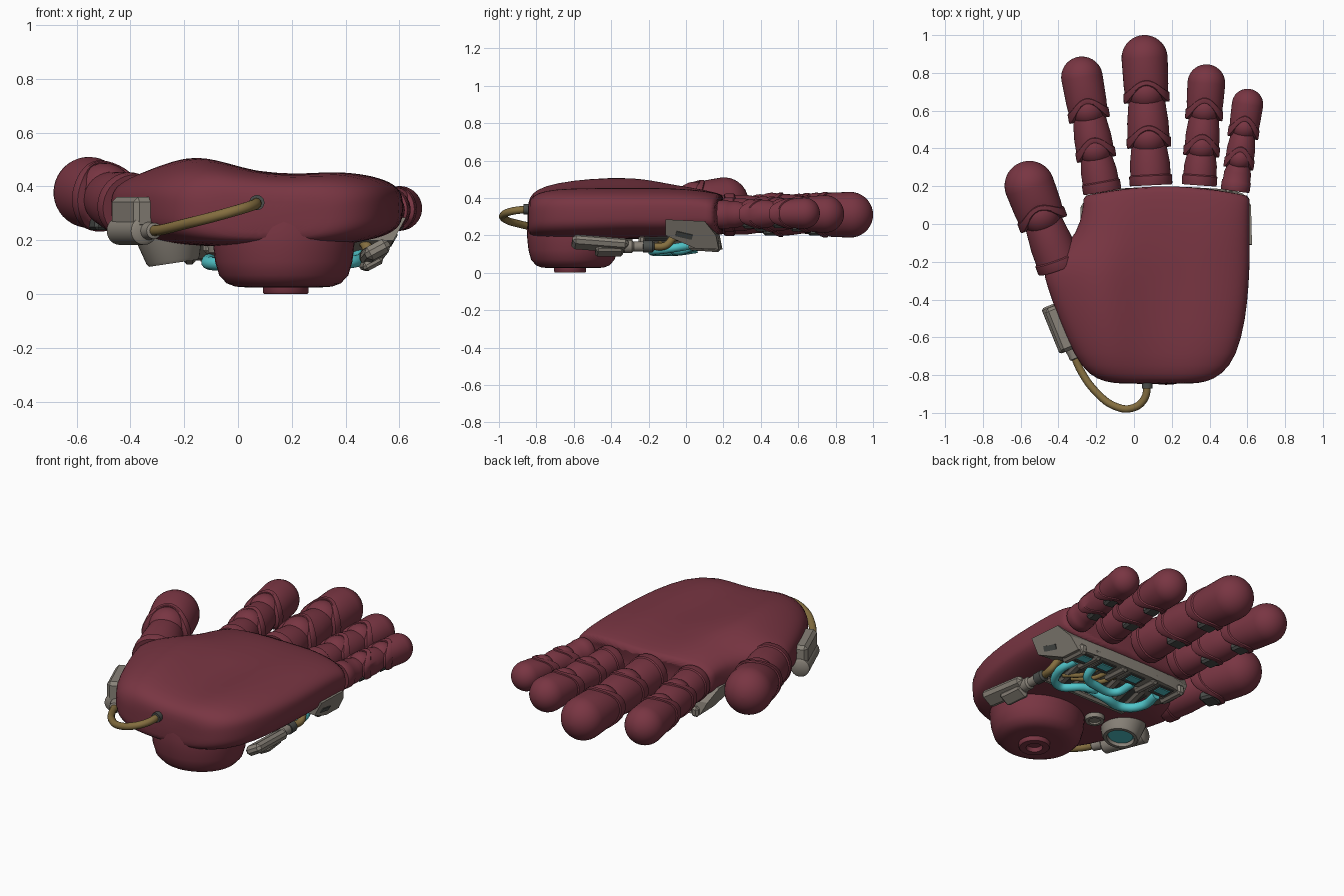
import bpy, bmesh, math
from mathutils import Vector, Matrix, Euler

if "Cube" in bpy.data.objects:
    bpy.data.objects.remove(bpy.data.objects["Cube"])


def material(name, r, g, b):
    m = bpy.data.materials.new(name)
    m.use_nodes = True
    m.diffuse_color = (r, g, b, 1)
    m.node_tree.nodes["Principled BSDF"].inputs["Base Color"].default_value = (r, g, b, 1)
    return m


RED = material("maroon shell", .19, .036, .055)
GREY = material("warm grey metal", .25, .225, .19)
DARK = material("dark metal", .07, .075, .07)
CYAN = material("cyan", .08, .55, .58)
GOLD = material("brass hose", .23, .155, .05)


def finish(name, bm, mat, angle=40):
    bmesh.ops.recalc_face_normals(bm, faces=bm.faces)
    mesh = bpy.data.meshes.new(name)
    bm.to_mesh(mesh)
    bm.free()
    mesh.materials.append(mat)
    mesh.shade_smooth()
    mesh.set_sharp_from_angle(angle=math.radians(angle))
    ob = bpy.data.objects.new(name, mesh)
    bpy.context.collection.objects.link(ob)
    return ob


def loft(name, rings, mat, angle=40):
    bm = bmesh.new()
    rows = [[bm.verts.new(p) for p in ring] for ring in rings]
    n = len(rows[0])
    for a, b in zip(rows, rows[1:]):
        for i in range(n):
            bm.faces.new((a[i], a[(i + 1) % n], b[(i + 1) % n], b[i]))
    bm.faces.new(rows[0])
    bm.faces.new(rows[-1])
    return finish(name, bm, mat, angle)


def lathe(name, origin, axis, profile, mat, notch=0, squash=1, n=40):
    """Profile of (distance, radius); notch cuts the rim back above and below."""
    a = Vector(axis).normalized()
    side = a.cross(Vector((0, 0, 1)))
    side = side.normalized() if side.length > .01 else Vector((1, 0, 0))
    up = side.cross(a)
    rings = []
    for t, r in profile:
        ring = []
        for i in range(n):
            c, s = math.cos(math.tau * i / n), math.sin(math.tau * i / n)
            shift = notch * abs(s) ** 3 * max(0, 1 - t / .18)
            ring.append(Vector(origin) + a * (t + shift) + r * (c * side + squash * s * up))
        rings.append(ring)
    return loft(name, rings, mat)


def box(name, loc, size, mat, rot=0, tilt=0, roll=0, bevel=.012):
    bm = bmesh.new()
    turn = Euler([math.radians(v) for v in (tilt, roll, rot)]).to_matrix().to_4x4()
    bmesh.ops.create_cube(bm, size=1, matrix=Matrix.Translation(loc) @ turn @ Matrix.Diagonal((*size, 1)))
    if bevel:
        bmesh.ops.bevel(bm, geom=bm.edges[:], offset=bevel, segments=1, affect="EDGES")
    return finish(name, bm, mat, 20)


def ball(name, loc, r, mat):
    bm = bmesh.new()
    bmesh.ops.create_uvsphere(bm, u_segments=28, v_segments=16, radius=r,
                              matrix=Matrix.Translation(loc))
    return finish(name, bm, mat)


def hose(name, points, r, mat):
    cu = bpy.data.curves.new(name, "CURVE")
    cu.dimensions = "3D"
    cu.bevel_depth, cu.bevel_resolution, cu.use_fill_caps = r, 4, True
    sp = cu.splines.new("BEZIER")
    sp.bezier_points.add(len(points) - 1)
    for bp, p in zip(sp.bezier_points, points):
        bp.co = p
        bp.handle_left_type = bp.handle_right_type = "AUTO"
    cu.materials.append(mat)
    ob = bpy.data.objects.new(name, cu)
    bpy.context.collection.objects.link(ob)


# Palm: rounded cross-sections (y, left, right, bottom, top)
sections = [(-.847, -.06, .3, .22, .35), (-.838, -.15, .38, .2, .4), (-.8, -.24, .465, .185, .435),
            (-.7, -.315, .545, .175, .458), (-.5, -.4, .592, .175, .463), (-.33, -.46, .607, .18, .463),
            (-.23, -.49, .612, .18, .463), (-.14, -.39, .613, .18, .46), (-.05, -.3, .613, .19, .455),
            (.08, -.27, .613, .2, .445), (.18, -.268, .613, .2, .425), (.212, -.262, .607, .205, .415)]


def palm_ring(y, x0, x1, z0, z1, n=56):
    ring = []
    for i in range(n):
        c, s = math.cos(math.tau * i / n), math.sin(math.tau * i / n)
        x = (x0 + x1) / 2 + (x1 - x0) / 2 * math.copysign(abs(c) ** .62, c)
        z = (z0 + z1) / 2 + (z1 - z0) / 2 * math.copysign(abs(s) ** .62, s)
        if s > 0:
            fade = s * math.exp(-((y + .42) / .42) ** 2)
            z += fade * (.055 * math.exp(-((x + .17) / .18) ** 2)
                         - .025 * math.exp(-((x - .15) / .16) ** 2))
        bow = .045 * ((x - .17) / .44) ** 2 if y > .1 else 0
        ring.append((x, y - bow, z))
    return ring


palm = loft("palm", [palm_ring(*s) for s in sections], RED, 60)
palm.modifiers.new("smooth", "SUBSURF").levels = 1

# Wrist stub and its socket, underneath
lathe("wrist_stub", (.17, -.605, 0), (0, 0, 1),
      [(.025, .14), (.028, .18), (.04, .212), (.07, .24), (.12, .255), (.18, .262), (.23, .265), (.3, .255)],
      RED, squash=.93)
lathe("wrist_socket", (.177, -.62, 0), (0, 0, 1),
      [(.024, .04), (.0, .045), (.0, .08), (.006, .085), (.035, .085)], RED)


# Fingers: cuffed segments with ball knuckles
def finger(name, base, tip, r, joints):
    base, tip = Vector(base), Vector(tip)
    d = tip - base
    length, a = d.length, d.normalized()
    starts = [0] + [j * length for j in joints]
    for k, t0 in enumerate(starts):
        rr = r * (.93 + .07 * k / len(joints))
        cuff = [(0, .8 * rr), (0, .97 * rr), (.008, rr), (.05, rr), (.056, .94 * rr)]
        if k < len(joints):
            span = starts[k + 1] - t0
            rest = [(.06 + span * .3, .93 * rr), (span, .83 * rr), (span + .05, .72 * rr)]
        else:
            span = length - t0
            rest = [(.095, .97 * rr)] + [
                (span - rr + rr * math.sin(q * math.pi / 18), rr * max(.02, math.cos(q * math.pi / 18)))
                for q in range(10)]
        lathe(f"{name}_segment_{k + 1}", base + a * t0, a, cuff + rest, RED, notch=.09 if k else 0)
        if k:
            p = base + a * (t0 + .055)
            ball(f"{name}_knuckle_{k}", p + Vector((0, 0, .17 * r)), .8 * r, RED)
            box(f"{name}_joint_pad_{k}", p - Vector((0, 0, .72 * r)),
                (r * .8, .09, r * .4), DARK, rot=math.degrees(math.atan2(-a.x, a.y)))


finger("index", (-.167, .17, .31), (-.295, .885, .32), .11, (.24, .53))
finger("middle", (.09, .205, .31), (.05, 1.0, .31), .122, (.25, .55))
finger("ring", (.345, .205, .31), (.39, .845, .315), .1, (.24, .54))
finger("little", (.535, .175, .31), (.613, .715, .32), .083, (.22, .52))
finger("thumb", (-.39, -.23, .325), (-.6, .325, .393), .132, (.41,))

# Grey frame across the finger roots, its ends leaning inward, one bay per finger
profile = [(-.1, .285), (.11, .275), (.17, .2), (.185, .125), (.06, .13), (-.1, .2)]
stations = [(.622, -.01, .55), (.5, .0, .2), (.3, .01, 0), (.05, .01, 0), (-.15, .0, -.2), (-.285, -.02, -.5)]
loft("palm_frame", [[(x - lean * (.28 - z), y + dy, z) for y, z in profile] for x, dy, lean in stations],
     GREY, 20)
for k, x in enumerate((.5, .4, .21, .0, -.18)):
    box(f"frame_rib_{k + 1}", (x, .1, .145), (.045, .17, .06), GREY, tilt=-4)
for k, x in enumerate((.455, .31, .11, -.09)):
    box(f"bay_{k + 1}", (x, .12, .125), (.1, .09, .009), DARK, bevel=0)
    box(f"bay_light_{k + 1}", (x, .125, .119), (.07, .05, .008), CYAN, bevel=0)
box("frame_end_slot", (.578, -.01, .2), (.008, .09, .03), DARK, roll=30, tilt=-15, bevel=0)

# Open works in the middle of the palm
box("palm_bed", (.15, -.1, .185), (.56, .26, .03), DARK)
for k in range(6):
    box(f"palm_bed_bar_{k + 1}", (-.08 + k * .088, -.09, .17), (.05, .24, .03), GREY, rot=-12)
box("palm_bed_edge", (.15, -.235, .175), (.56, .04, .05), GREY)
hose("cyan_tube_outer", [(.44, .04, .15), (.46, -.08, .13), (.38, -.18, .115), (.27, -.11, .115),
                         (.19, -.1, .125), (.17, -.16, .17)], .023, CYAN)
hose("cyan_tube_middle", [(.33, .06, .15), (.31, -.02, .12), (.22, -.05, .115), (.1, -.04, .115),
                          (.06, .06, .14)], .023, CYAN)
hose("cyan_tube_inner", [(.19, -.17, .17), (.1, -.13, .125), (-.03, -.135, .115), (-.105, -.05, .115),
                         (-.105, .06, .13)], .025, CYAN)
for k, x in enumerate((.17, .23, .29)):
    hose(f"inner_hose_{k + 1}", [(x, .06, .15), (x + .03, -.03, .14), (x + .08, -.15, .17)], .013, GOLD)

# Piston on the little finger side
box("piston_body", (.51, -.46, .155), (.1, .3, .055), GREY, rot=6, tilt=-5, roll=-28, bevel=.018)
box("piston_plate", (.495, -.41, .115), (.08, .15, .035), GREY, rot=6, roll=-28)
lathe("piston_rod", (.49, -.33, .14), (-.05, 1, 0), [(0, .035), (.04, .035), (.05, .026), (.1, .026)], GREY)
lathe("piston_collar", (.485, -.23, .14), (-.05, 1, 0), [(0, .024), (0, .032), (.05, .032), (.06, .022)], DARK)
hose("piston_hose", [(.48, -.18, .14), (.49, -.11, .145), (.47, -.06, .19), (.45, .0, .2)], .02, GOLD)

# Thumb drive: side box, round housing with cyan lens, small cap
box("thumb_drive_box", (-.38, -.55, .3), (.105, .25, .12), GREY, rot=22, bevel=.018)
lathe("thumb_drive_barrel", (-.345, -.67, .235), (-.38, .93, 0),
      [(0, .04), (.01, .052), (.25, .052), (.26, .04)], GREY)
lathe("thumb_housing", (-.24, -.4, .115), (-.15, 0, 1),
      [(.022, .07), (0, .074), (0, .092), (.012, .1), (.1, .125)], GREY)
lathe("thumb_lens", (-.24, -.4, .13), (-.15, 0, 1), [(0, .066), (.008, .073)], CYAN)
lathe("small_cap", (-.06, -.4, .155), (0, 0, 1), [(.008, .03), (0, .033), (0, .05), (.06, .058)], GREY)

# Hose from the thumb drive round to the heel of the hand
hose("heel_hose", [(-.32, -.69, .235), (-.28, -.78, .24), (-.2, -.89, .26), (-.1, -.965, .285),
                   (-.01, -.975, .31), (.055, -.925, .33), (.07, -.83, .34)], .02, GOLD)
lathe("heel_hose_collar", (.07, -.87, .34), (0, 1, 0), [(0, .022), (0, .028), (.025, .028), (.06, .025)], DARK)
lathe("drive_hose_collar", (-.31, -.715, .235), (-.38, .93, 0),
      [(0, .024), (.004, .03), (.025, .03), (.06, .034)], GREY)
